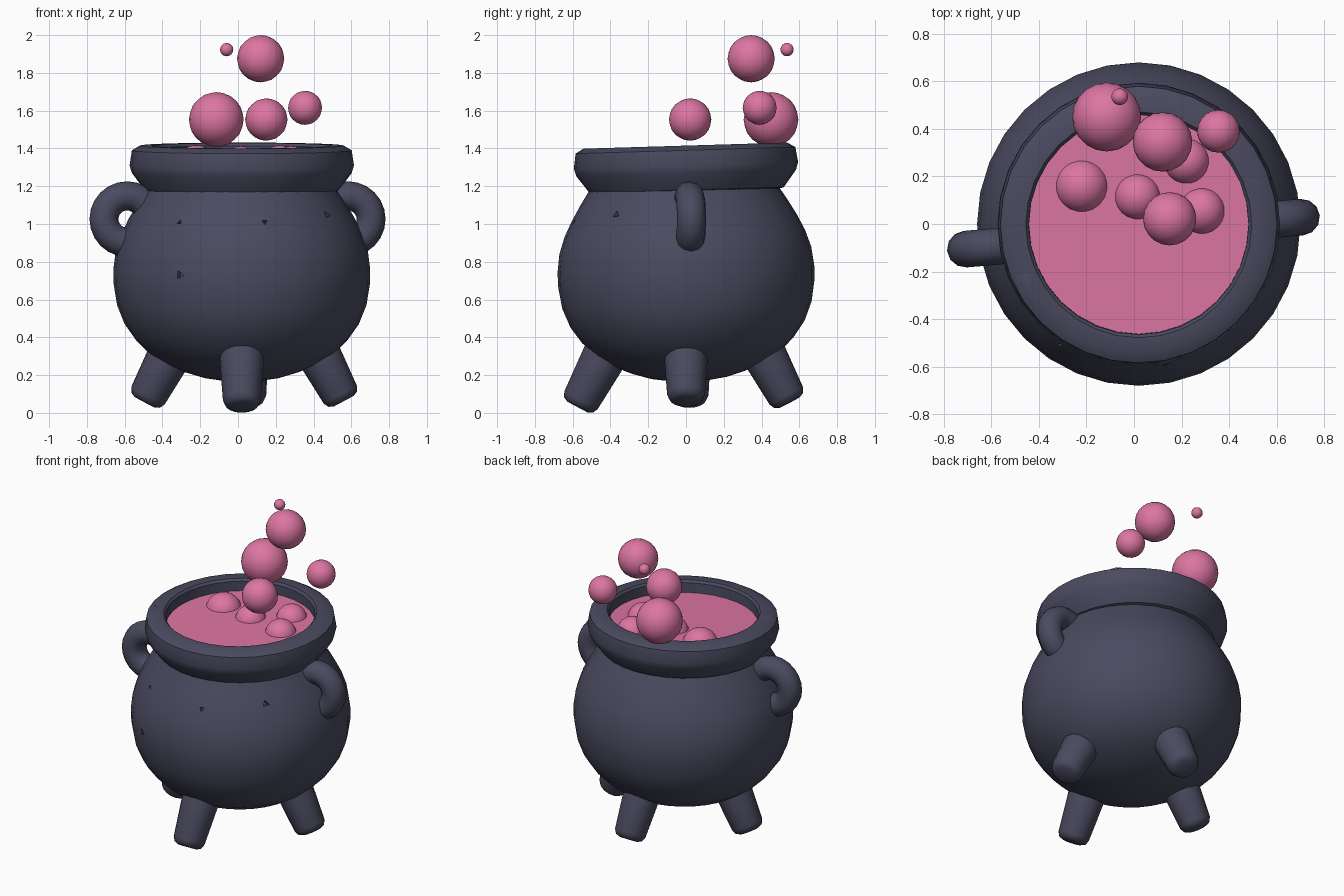
import bpy, bmesh, math
from mathutils import Vector, Matrix

if "Cube" in bpy.data.objects:
    bpy.data.objects.remove(bpy.data.objects["Cube"])


def material(name, rgb):
    m = bpy.data.materials.new(name)
    m.diffuse_color = (*rgb, 1)
    m.use_nodes = True
    m.node_tree.nodes["Principled BSDF"].inputs["Base Color"].default_value = m.diffuse_color
    return m


IRON = material("dark iron", (0.069, 0.069, 0.118))
PINK = material("pink brew", (0.72, 0.18, 0.36))
CX = 0.02            # axis of the pot
TILT = Matrix.Rotation(0.03, 4, 'X')


def smooth(ob, angle=38):
    bpy.ops.object.select_all(action='DESELECT')
    ob.select_set(True)
    bpy.context.view_layer.objects.active = ob
    bpy.ops.object.shade_smooth_by_angle(angle=math.radians(angle))


def lathe(name, profile, mat, matrix, segs=32, closed=False):
    """Spin (radius, height) points round z; zero radius makes a pole."""
    bm = bmesh.new()
    rings = []
    for r, z in profile:
        n = 1 if r == 0 else segs
        rings.append([bm.verts.new((r * math.cos(2 * math.pi * i / segs),
                                    r * math.sin(2 * math.pi * i / segs), z)) for i in range(n)])
    pairs = list(zip(rings, rings[1:]))
    if closed:
        pairs.append((rings[-1], rings[0]))
    for a, b in pairs:
        for i in range(segs):
            j = (i + 1) % segs
            quad = [a[i % len(a)], a[j % len(a)], b[j % len(b)], b[i % len(b)]]
            bm.faces.new(list(dict.fromkeys(quad)))
    bmesh.ops.recalc_face_normals(bm, faces=bm.faces)
    bm.transform(matrix)
    me = bpy.data.meshes.new(name)
    bm.to_mesh(me)
    bm.free()
    me.materials.append(mat)
    ob = bpy.data.objects.new(name, me)
    bpy.context.collection.objects.link(ob)
    return ob


def chip(ob, pos, direction, radius, depth, spin):
    """Cut a small triangular chip out of an object."""
    rot = Vector(direction).to_track_quat('Z', 'Y').to_matrix().to_4x4()
    bpy.ops.mesh.primitive_cone_add(vertices=3, radius1=radius * 0.4, radius2=radius, depth=depth)
    cutter = bpy.context.object
    cutter.hide_render = True
    cutter.matrix_world = Matrix.Translation(pos) @ rot @ Matrix.Rotation(spin, 4, 'Z')
    bpy.context.view_layer.objects.active = ob
    mod = ob.modifiers.new("chip", 'BOOLEAN')
    mod.operation = 'DIFFERENCE'
    mod.solver = 'EXACT'
    mod.object = cutter
    bpy.ops.object.modifier_apply(modifier=mod.name)
    bpy.data.objects.remove(cutter)


def pivot(z):
    """Tilt about the pot axis at height z."""
    return Matrix.Translation((CX, 0, z)) @ TILT @ Matrix.Translation((0, 0, -z))


# Round pot body
body = lathe("pot_body", [
    (0, .165), (.1, .17), (.2, .185), (.3, .215), (.4, .257), (.49, .315), (.56, .385),
    (.62, .47), (.66, .57), (.678, .68), (.68, .76), (.667, .86), (.637, .95),
    (.595, 1.035), (.545, 1.12), (.50, 1.19), (.47, 1.25), (0, 1.25)], IRON, pivot(.74))
for x, y, z, size, spin in ((-.31, -.595, .73, .04, .4), (-.31, -.51, 1.01, .022, 2),
                            (.14, -.588, 1.01, .022, 1), (.47, -.37, 1.05, .034, .2)):
    chip(body, (x, y, z), (x - CX, y, (z - .74) * .8), size, .05, spin)
smooth(body)

# Thick collar with a chip in its top edge
rim = lathe("pot_rim", [
    (.46, 1.2), (.462, 1.40), (.475, 1.415), (.54, 1.415), (.582, 1.39), (.594, 1.31),
    (.582, 1.27), (.515, 1.18), (.48, 1.17)], IRON, pivot(1.3), closed=True)
chip(rim, (-.49, -.245, 1.425), (-.51, -.245, -.12), .05, .2, .3)
smooth(rim, 32)

# Brew surface
lathe("brew_surface", [(0, 1.335), (.468, 1.335)], PINK, pivot(1.3))

# Four splayed legs: foot centre, direction towards the pot
for name, foot, lean in (("front_leg", (.02, -.575, .031), (0, .47, .88)),
                         ("back_leg", (.05, .55, .055), (-.02, -.47, .88)),
                         ("left_leg", (-.495, .02, .057), (.47, -.02, .88)),
                         ("right_leg", (.56, 0, .062), (-.47, 0, .88))):
    rot = Vector(lean).to_track_quat('Z', 'Y').to_matrix().to_4x4()
    leg = lathe(name, [(0, 0), (.06, 0), (.086, .012), (.1, .04), (.122, .36), (0, .36)],
                IRON, Matrix.Translation(foot) @ rot, segs=16)
    smooth(leg, 50)

# Ring handles
for name, x, y in (("left_handle", -.587, -.095), ("right_handle", .582, .018)):
    bpy.ops.mesh.primitive_torus_add(location=(x, y, 1.026), major_radius=.123, minor_radius=.077,
                                     major_segments=24, minor_segments=12,
                                     rotation=(math.pi / 2, 0, math.radians(5)))
    handle = bpy.context.object
    handle.name = name
    handle.data.materials.append(IRON)
    smooth(handle, 60)

# Bubbles: floating ones, then half-sunk ones
for i, (x, y, z, r) in enumerate((
        (-.115, .45, 1.553, .145), (.15, .022, 1.553, .112), (.355, .39, 1.615, .09),
        (.12, .345, 1.875, .125), (-.06, .535, 1.923, .035),
        (-.22, .16, 1.305, .113), (.015, .115, 1.315, .097),
        (.285, .055, 1.315, .098), (.22, .265, 1.32, .097))):
    bpy.ops.mesh.primitive_ico_sphere_add(subdivisions=3, radius=r, location=(x, y, z))
    bubble = bpy.context.object
    bubble.name = f"bubble_{i + 1}"
    bubble.data.materials.append(PINK)
    smooth(bubble, 60)
